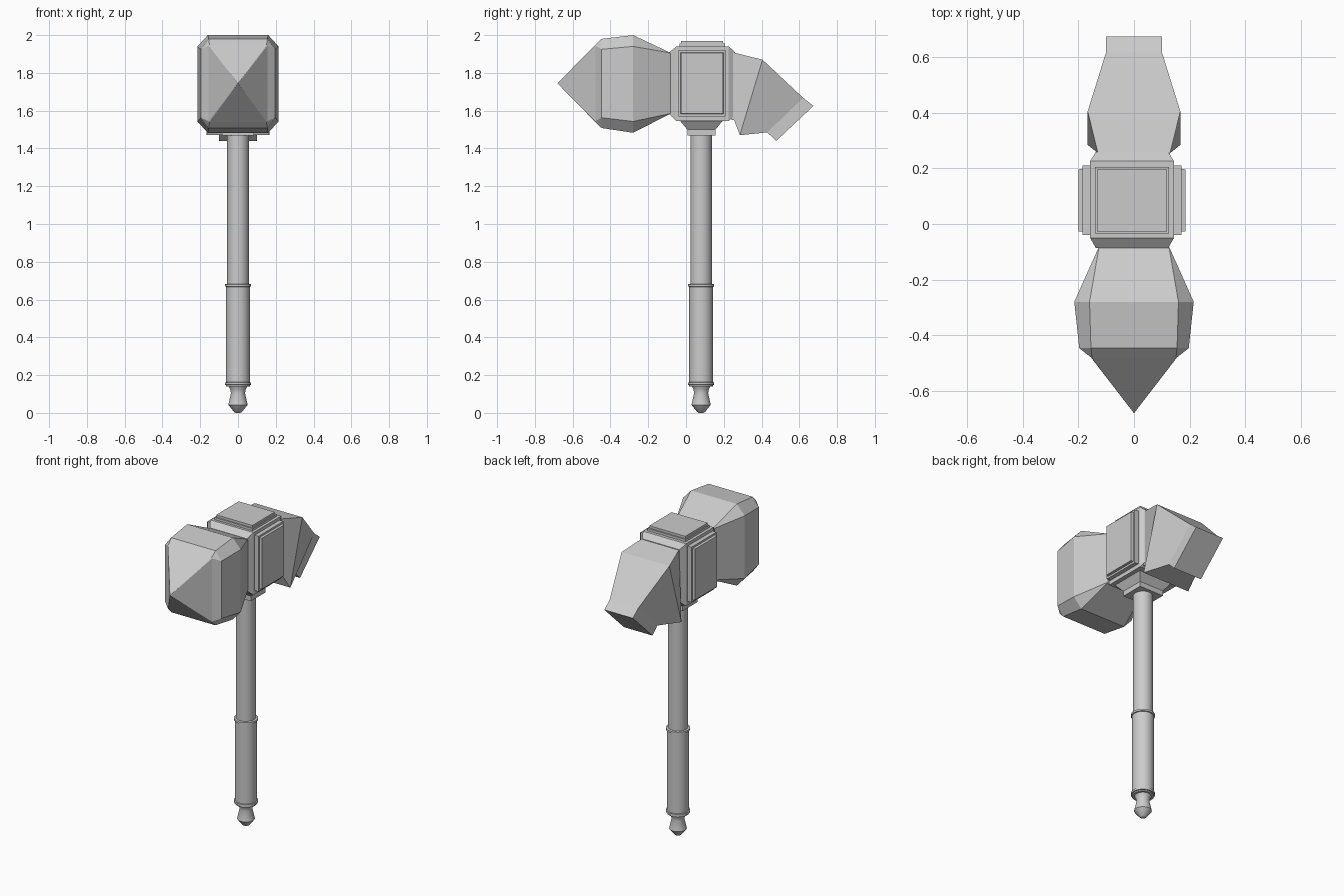
import bpy, bmesh, math

if "Cube" in bpy.data.objects:
    bpy.data.objects.remove(bpy.data.objects["Cube"])


def finish(name, bm):
    bmesh.ops.recalc_face_normals(bm, faces=bm.faces)
    me = bpy.data.meshes.new(name)
    bm.to_mesh(me)
    bm.free()
    ob = bpy.data.objects.new(name, me)
    bpy.context.collection.objects.link(ob)
    return ob


def loft(name, rings):
    """Skin a list of equal-length point rings and cap both ends."""
    bm = bmesh.new()
    vs = [[bm.verts.new(p) for p in r] for r in rings]
    n = len(vs[0])
    for a, b in zip(vs, vs[1:]):
        for i in range(n):
            j = (i + 1) % n
            bm.faces.new((a[i], a[j], b[j], b[i]))
    bm.faces.new(vs[0])
    bm.faces.new(vs[-1])
    return finish(name, bm)


def rect(x, yt, zt, yb, zb, cx=0.0):
    """Cross-section across x with its own y for top and bottom edges."""
    return [(cx - x, yb, zb), (cx + x, yb, zb), (cx + x, yt, zt), (cx - x, yt, zt)]


def octagon(y, x, z0, z1, cx, cz):
    """Upright rectangle with chamfered corners."""
    return [(-x + cx, y, z0), (x - cx, y, z0), (x, y, z0 + cz), (x, y, z1 - cz),
            (x - cx, y, z1), (-x + cx, y, z1), (-x, y, z1 - cz), (-x, y, z0 + cz)]


def slab(x, y0, y1, z, cx=0.0):
    """Horizontal rectangle."""
    return [(cx - x, y0, z), (cx + x, y0, z), (cx + x, y1, z), (cx - x, y1, z)]


def side_ring(x, g):
    """Side plate outline, inset by g."""
    y0, y1, z0, z1 = -0.04 + g, 0.21 - g, 1.57 + g, 1.92 - g
    return [(x, y0, z0), (x, y1, z0), (x, y1, z1), (x, y0, z1)]


def lathe(name, profile, y=0.08, n=32):
    """Revolve (radius, z) points around the handle axis."""
    rings = [[(r * math.cos(2 * math.pi * i / n), y + r * math.sin(2 * math.pi * i / n), z)
              for i in range(n)] for r, z in profile]
    ob = loft(name, rings)
    bpy.ops.object.select_all(action='DESELECT')
    ob.select_set(True)
    bpy.context.view_layer.objects.active = ob
    bpy.ops.object.shade_smooth_by_angle(angle=math.radians(30))
    return ob


# Handle, grip, grip rings and pommel
lathe("shaft", [(0.057, 0.6), (0.057, 1.52)])
lathe("grip", [(0.063, 0.14), (0.063, 0.68)])
for name, z in (("lower_grip_ring", 0.155), ("upper_grip_ring", 0.675)):
    lathe(name, [(0.062, z - 0.008), (0.069, z - 0.006), (0.069, z + 0.006), (0.062, z + 0.008)])
lathe("pommel", [(0.012, 0.0), (0.022, 0.006), (0.051, 0.043), (0.037, 0.105),
                 (0.041, 0.125), (0.053, 0.148)])

# Central block with chamfered ends
CX = -0.007
loft("centre_block", [rect(x, y, z1, y, z0, CX) for x, y, z0, z1 in (
    (0.13, -0.087, 1.58, 1.91), (0.151, -0.05, 1.545, 1.94),
    (0.151, 0.226, 1.545, 1.94), (0.13, 0.26, 1.58, 1.91))])

# Stepped plates on both sides and the top
for name, s in (("right_plate", 1), ("left_plate", -1)):
    loft(name, [side_ring(CX + s * x, g) for x, g in (
        (0.14, 0), (0.178, 0), (0.178, 0.012), (0.193, 0.014))])
loft("top_plate", [slab(x, y0, y1, z, CX) for x, y0, y1, z in (
    (0.133, -0.034, 0.206, 1.93), (0.133, -0.034, 0.206, 1.955),
    (0.126, -0.027, 0.197, 1.955), (0.126, -0.027, 0.197, 1.97))])

# Tapered collar under the block
loft("collar", [slab(x, y0, y1, z) for x, y0, y1, z in (
    (0.12, -0.035, 0.197, 1.55), (0.085, 0.007, 0.156, 1.50), (0.085, 0.007, 0.156, 1.468))])

# Front hammer head with a pyramid point
loft("hammer_head", [octagon(*ring) for ring in (
    (-0.07, 0.12, 1.59, 1.90, 0.003, 0.003),
    (-0.09, 0.13, 1.58, 1.91, 0.003, 0.003),
    (-0.28, 0.215, 1.483, 2.0, 0.055, 0.06),
    (-0.447, 0.197, 1.508, 1.98, 0.042, 0.055),
    (-0.48, 0.155, 1.54, 1.948, 0.004, 0.004),
    (-0.68, 0.001, 1.744, 1.746, 0.0004, 0.0004))])

# Rear beak bending downward to a chisel tip
loft("rear_beak", [rect(*ring) for ring in (
    (0.13, 0.24, 1.91, 0.24, 1.55),
    (0.13, 0.255, 1.907, 0.255, 1.55),
    (0.167, 0.405, 1.87, 0.285, 1.47),
    (0.10, 0.62, 1.668, 0.43, 1.485),
    (0.10, 0.675, 1.625, 0.478, 1.44))])
